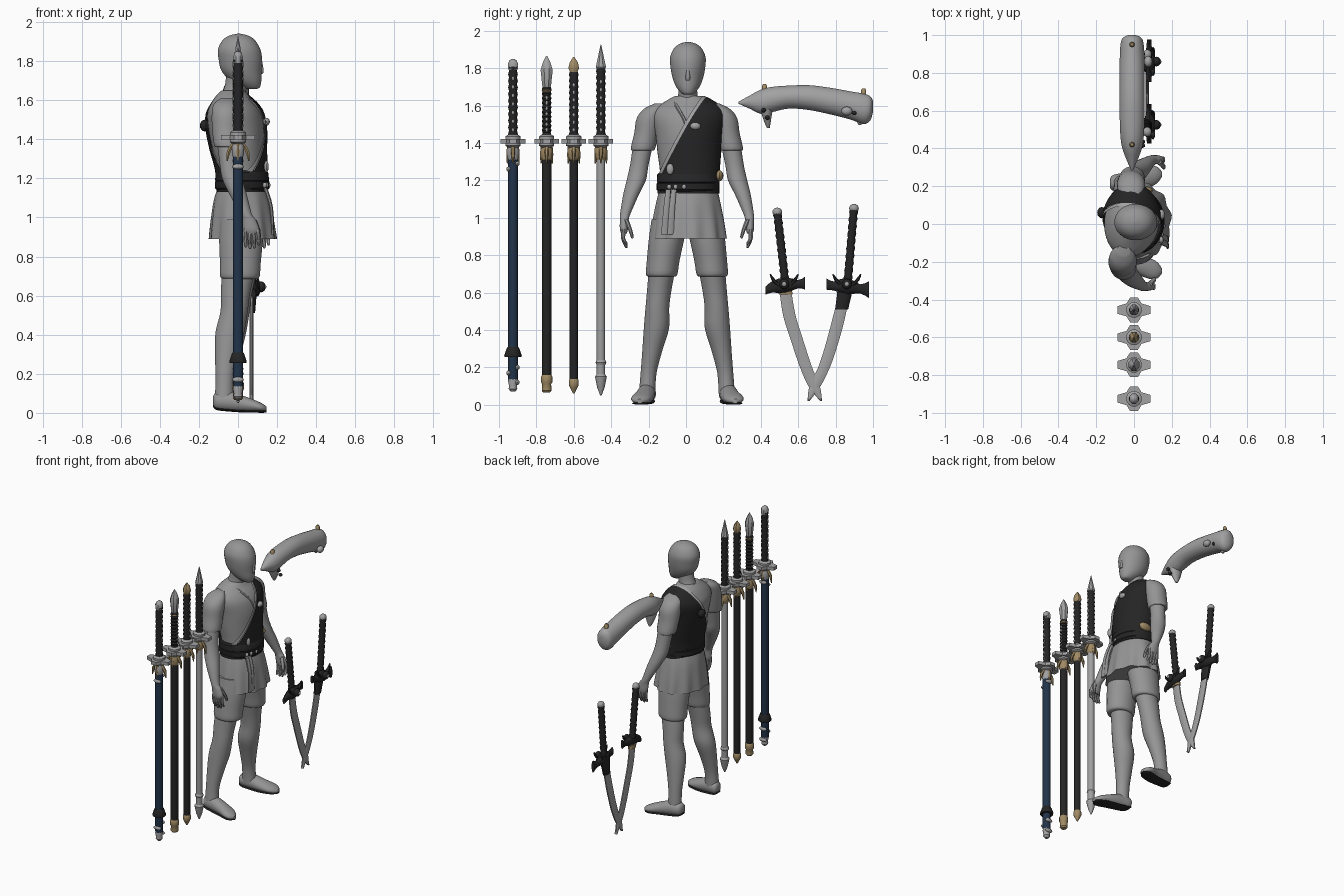
import bpy, bmesh, math
from mathutils import Vector, Matrix

COLORS = {
    "cloth_grey": (0.30, 0.30, 0.30), "steel_grey": (0.36, 0.36, 0.36),
    "black_leather": (0.018, 0.018, 0.018), "dark_blue": (0.016, 0.035, 0.07),
    "dull_gold": (0.36, 0.26, 0.13),
}
MATS = {}
for n, c in COLORS.items():
    MATS[n] = bpy.data.materials.new(n)
    MATS[n].diffuse_color = (*c, 1)
GREY, STEEL, BLACK, BLUE, GOLD = COLORS


def finish(name, bm, mat):
    bmesh.ops.recalc_face_normals(bm, faces=bm.faces)
    me = bpy.data.meshes.new(name)
    bm.to_mesh(me)
    bm.free()
    me.materials.append(MATS[mat])
    ob = bpy.data.objects.new(name, me)
    bpy.context.collection.objects.link(ob)
    bpy.ops.object.select_all(action='DESELECT')
    ob.select_set(True)
    bpy.context.view_layer.objects.active = ob
    bpy.ops.object.shade_smooth_by_angle(angle=math.radians(40))
    return ob


def spline(rings, sub):
    """Catmull-Rom between rings."""
    out = []
    for i in range(len(rings) - 1):
        p = [rings[max(i - 1, 0)], rings[i], rings[i + 1], rings[min(i + 2, len(rings) - 1)]]
        for k in range(sub):
            t = k / sub
            out.append([0.5 * (2 * b + (c - a) * t + (2 * a - 5 * b + 4 * c - d) * t * t
                               + (3 * b - a - 3 * c + d) * t ** 3) for a, b, c, d in zip(*p)])
    return out + [list(rings[-1])]


def loft(name, rings, mat, axis='z', seg=20, sub=1, yaw=0, cuts=(), ripple=0):
    """Skin of elliptical rings (position on axis, centre a, centre b, radius a, radius b)."""
    bm = bmesh.new()
    loops = []
    for t, a, b, ra, rb in spline(rings, sub):
        loop = []
        for k in range(seg):
            w = 2 * math.pi * (k + 0.5) / seg
            f = 1 + ripple * max(0, rings[0][0] - t) * math.sin(11 * w)
            u, v = a + ra * f * math.cos(w), b + rb * f * math.sin(w)
            loop.append(bm.verts.new({'z': (u, v, t), 'y': (u, t, v), 'x': (t, u, v)}[axis]))
        loops.append(loop)
    for p, q in zip(loops, loops[1:]):
        for k in range(seg):
            bm.faces.new((p[k], p[k - 1], q[k - 1], q[k]))
    bm.faces.new(loops[0])
    bm.faces.new(loops[-1])
    for co, no in cuts:
        bmesh.ops.bisect_plane(bm, geom=bm.verts[:] + bm.edges[:] + bm.faces[:],
                               plane_co=co, plane_no=no, clear_inner=True)
    bm.transform(Matrix.Rotation(math.radians(yaw), 4, 'Z'))
    return finish(name, bm, mat)


def ball(name, co, size, mat):
    bm = bmesh.new()
    bmesh.ops.create_uvsphere(bm, u_segments=12, v_segments=8, radius=1)
    bm.transform(Matrix.Translation(co) @ Matrix.Diagonal((*size, 1)))
    return finish(name, bm, mat)


def grow(rings, d):
    return [(t, a, b, ra + d, rb + d) for t, a, b, ra, rb in rings]


def flip(rings, dx, dy=0.01):
    return [(t, a + dx, dy - b, ra, rb) for t, a, b, ra, rb in rings]


# ---- torso, vest, belt and skirt
YAW = -7
torso = [(1.13, .02, .015, .115, .15), (1.24, .015, .015, .118, .152), (1.35, 0, .01, .132, .163),
         (1.45, -.01, .01, .142, .175), (1.53, -.02, .01, .138, .19), (1.58, -.025, .01, .115, .178),
         (1.62, -.03, .01, .085, .128), (1.65, -.025, .01, .06, .075)]
loft("tunic", torso, GREY, seg=40, sub=4, yaw=YAW)
edge, slope = Vector((0, -.10, 1.27)), Vector((0, .38, -.21)).normalized()
loft("vest", grow(torso, .016), BLACK, seg=40, sub=4, yaw=YAW, cuts=[(edge, slope)])
loft("vest_trim", grow(torso, .012), STEEL, seg=40, sub=4, yaw=YAW,
     cuts=[(edge - slope * .018, slope), (edge, -slope)])
loft("belt", [(1.14, .02, .013, .13, .16), (1.15, .02, .013, .14, .168), (1.183, .02, .013, .14, .168),
              (1.186, .02, .013, .135, .163), (1.19, .02, .013, .138, .167), (1.23, .018, .013, .135, .165),
              (1.24, .018, .013, .125, .155)], BLACK, seg=40, yaw=YAW)
for y in (-.09, -.055, -.01, .04):
    ball("belt_stud", (.157 - abs(y) * .22, y, 1.165), (.012, .012, .014), STEEL)
ball("belt_pouch", (.05, .178, 1.225), (.05, .022, .03), GOLD)
ball("vest_clasp", (.145, .05, 1.49), (.018, .028, .02), STEEL)
ball("front_buckle", (.145, -.085, 1.26), (.012, .02, .03), STEEL)
ball("back_knot", (-.17, .06, 1.47), (.025, .03, .03), BLACK)
loft("skirt", [(1.15, .02, .013, .125, .155), (1.08, .02, .014, .145, .172), (.98, .022, .015, .16, .19),
               (.89, .025, .016, .17, .202)], GREY, seg=66, sub=4, ripple=.16)
for y in (-.115, -.085):
    loft("belt_tail", [(1.15, .14, y + .02, .012, .015), (1.05, .17, y + .01, .01, .017),
                       (.91, .178, y, .008, .02)], GREY, seg=8, sub=3)

# ---- head and neck
loft("neck", [(1.58, -.03, .01, .075, .08), (1.64, -.02, .01, .06, .056), (1.69, -.005, .01, .06, .05),
              (1.76, 0, .01, .06, .05)], GREY, sub=3)
loft("head", [(1.658, .07, .01, .03, .022), (1.668, .065, .01, .048, .038), (1.70, .04, .01, .08, .063),
              (1.75, .018, .01, .103, .083), (1.81, .012, .01, .112, .094), (1.86, .006, .01, .109, .095),
              (1.905, .004, .01, .085, .075), (1.93, .004, .01, .05, .044), (1.94, .004, .01, .008, .008)],
     GREY, seg=28, sub=4)
loft("nose", [(1.735, .122, .01, .004, .01), (1.75, .12, .01, .012, .013), (1.80, .118, .01, .006, .007)],
     GREY, seg=10, sub=2)
# collar lapels meeting in a V on the chest
for s in (-1, 1):
    loft("lapel", [(1.635, -.01, .01 + s * .075, .02, .012), (1.59, .065, .01 + s * .055, .018, .012),
                   (1.53, .11, .01 + s * .02, .013, .012), (1.47, .127, .01, .008, .01)],
         GREY, seg=8, sub=4)

# ---- arms, hands, legs and feet, built for one side and flipped for the other
sleeve = [(1.61, -.055, -.14, .035, .03), (1.58, -.06, -.17, .065, .058), (1.53, -.06, -.195, .075, .07),
          (1.45, -.06, -.212, .073, .066), (1.37, -.055, -.23, .068, .066), (1.36, -.055, -.23, .055, .055)]
arm = [(1.40, -.055, -.228, .055, .054), (1.28, -.045, -.25, .05, .05), (1.20, -.03, -.266, .052, .052),
       (1.12, .0, -.295, .045, .042), (1.02, .04, -.325, .03, .028), (.99, .055, -.33, .035, .024),
       (.94, .068, -.332, .042, .022), (.915, .07, -.332, .03, .015)]
shorts = [(.99, .015, -.085, .11, .10), (.88, .015, -.105, .112, .095), (.77, .012, -.122, .105, .088),
          (.70, .01, -.13, .102, .085), (.685, .01, -.13, .088, .072)]
leg = [(.78, .01, -.12, .09, .075), (.62, -.012, -.142, .076, .066), (.52, -.02, -.153, .07, .064),
       (.41, -.042, -.158, .074, .068), (.29, -.058, -.18, .06, .054), (.17, -.068, -.2, .047, .043),
       (.06, -.07, -.208, .05, .044)]
foot = [(-.128, -.2, .06, .02, .025), (-.11, -.203, .06, .042, .045), (-.04, -.212, .058, .048, .052),
        (.03, -.222, .045, .052, .042), (.09, -.238, .034, .055, .03), (.125, -.245, .026, .042, .022),
        (.147, -.248, .02, .015, .012)]
for side, dx in (("left", 0), ("right", .05)):
    def m(rings, shift):
        return rings if side == "left" else flip(rings, shift)
    loft(side + "_sleeve", m(sleeve, dx * .9), GREY, sub=4)
    loft(side + "_arm", m(arm, dx), GREY, sub=4)
    for i in range(4):
        x, z = .036 + .022 * i, .838 + .006 * abs(i - 1.2) ** 2
        loft(side + "_finger", m([(.94, x, -.335, .012, .013), (.89, x + .002, -.336, .0115, .012),
                                  (z + .01, x + .004, -.322, .009, .009), (z, x + .004, -.318, .004, .004)], dx),
             GREY, seg=8, sub=2)
    loft(side + "_thumb", m([(.99, .08, -.32, .016, .014), (.94, .102, -.30, .013, .012),
                             (.90, .108, -.288, .01, .009), (.89, .108, -.287, .004, .004)], dx),
         GREY, seg=8, sub=2)
    loft(side + "_shorts", m(shorts, 0), GREY, seg=28, sub=3)
    loft(side + "_leg", m(leg, dx * .2), GREY, seg=24, sub=4)
    # foot rings run along x, so only their sideways centre is flipped
    f = foot if side == "left" else [(t, .015 - a, b, ra, rb) for t, a, b, ra, rb in foot]
    loft(side + "_foot", f, GREY, axis='x', sub=4)
    loft(side + "_sole", [(t, a, max(b - rb * .86, .007), ra * .9, .007) for t, a, b, ra, rb in f],
         BLACK, axis='x', sub=3)


# ---- four upright sheathed swords
def lathe(name, y, prof, mat, seg=12, flat=1):
    return loft(name, [(z, 0, y, r * flat, r) for z, r in prof], mat, seg=seg)


def sword(y, sheath, width, tip, pommel, pommel_mat, grip_top):
    # guard: four-armed plate with waisted sides
    q = [(.088, .02), (.04, .034), (.02, .066)]
    pts = q + [(-a, b) for a, b in q[::-1]] + [(-a, -b) for a, b in q] + [(a, -b) for a, b in q[::-1]]
    bm = bmesh.new()
    face = bm.faces.new([bm.verts.new((a, y + b, 1.397)) for a, b in pts])
    ext = bmesh.ops.extrude_face_region(bm, geom=[face])["geom"]
    bmesh.ops.translate(bm, vec=(0, 0, .024), verts=[v for v in ext if isinstance(v, bmesh.types.BMVert)])
    finish("guard", bm, STEEL)
    lathe("guard_hub", y, [(1.375, .026), (1.385, .042), (1.435, .042), (1.445, .026)], STEEL)
    # wrapped grip
    n = 22
    lathe("grip", y, [(1.43 + (grip_top - 1.43) * i / n, .027 if i % 2 else .022) for i in range(n + 1)], BLACK)
    for i in range(7):
        for s in (-1, 1):
            ball("grip_inlay", (s * .022, y, 1.47 + (grip_top - 1.5) * i / 7), (.006, .007, .011), STEEL)
    lathe("pommel", y, pommel, pommel_mat, seg=8, flat=.9)
    lathe("collar", y, [(1.31, width), (1.325, .031), (1.36, .033), (1.38, .026)], GOLD if y > -.9 else STEEL)
    for a in range(4):
        c, s = round(math.cos(a * math.pi / 2)), round(math.sin(a * math.pi / 2))
        r = .055 if c else .03
        loft("collar_prong", [(1.38, c * .022, y + s * .02, .012, .012), (1.34, c * r * .85, y + s * r * .85, .012, .01),
                              (1.29, c * r, y + s * r, .003, .003)], GOLD, seg=6, sub=2)
    lathe("sheath", y, [(.12, width * .9), (.14, width), (1.32, width)], sheath, seg=16)
    lathe("sheath_tip", y, tip[0], tip[1])


sword(-.925, BLUE, .027, ([(.07, .012), (.085, .024), (.1, .022), (.13, .028), (.15, .024)], STEEL),
      [(1.79, .027), (1.82, .03), (1.84, .022), (1.85, .008)], STEEL, 1.82)
sword(-.745, BLACK, .026, ([(.065, .018), (.075, .027), (.11, .025), (.12, .031), (.15, .031), (.16, .026)], GOLD),
      [(1.68, .018), (1.71, .026), (1.79, .035), (1.83, .022), (1.865, .003)], STEEL, 1.70)
sword(-.6, BLACK, .023, ([(.06, .004), (.09, .02), (.105, .027), (.13, .027), (.14, .022)], GOLD),
      [(1.765, .022), (1.78, .022), (1.80, .031), (1.83, .024), (1.86, .003)], GOLD, 1.78)
sword(-.455, STEEL, .023, ([(.05, .004), (.09, .02), (.15, .033), (.165, .022), (.21, .022), (.225, .03), (.24, .024)],
                           STEEL),
      [(1.79, .02), (1.805, .03), (1.83, .024), (1.925, .002)], STEEL, 1.80)
lathe("leaf_ring", -.745, [(1.67, .02), (1.68, .028), (1.70, .02)], GOLD)
lathe("sheath_band", -.925, [(.255, .044), (.262, .047), (.295, .036), (.31, .029)], BLACK, seg=10)
for z, s in ((1.29, 1), (1.26, -1), (.2, 1), (.17, -1), (.12, 1)):
    ball("sheath_rivet", (0, -.925 + s * .022, z), (.03, .014, .014), STEEL)

# ---- pair of curved swords crossing at their tips
X = .07


def curved(blade, grip, guard):
    loft("blade", [(z, X, y, .011, w) for z, y, w in blade], STEEL, seg=8, sub=6)
    (z0, y0), (z1, y1) = grip
    n = 20
    loft("curved_grip", [(z0 + (z1 - z0) * i / n, X, y0 + (y1 - y0) * i / n, *([.025 if i % 2 else .02] * 2))
                         for i in range(n + 1)], BLACK, seg=12)
    ball("curved_pommel", (X, y1, z1), (.024, .026, .024), STEEL)
    loft("curved_guard", guard, BLACK, axis='y', seg=10, sub=2)
    gy = y0 - .005
    for s in (-1, 1):
        loft("guard_prong", [(.63, .09, gy + s * .02, .022, .015), (.665, .10, gy + s * .055, .013, .012),
                             (.70, .10, gy + s * .075, .003, .003)], BLACK, seg=6, sub=2)
    ball("guard_boss", (.118, gy, .645), (.024, .026, .028), BLACK)
    ball("guard_gem", (.137, gy, .645), (.008, .012, .012), STEEL)


curved([(.62, .53, .034), (.48, .552, .036), (.35, .592, .036), (.2, .642, .035), (.1, .685, .033), (.02, .722, .006)],
       [(.66, .53), (1.03, .488)],
       [(.425, .08, .61, .012, .022), (.46, .08, .63, .016, .03), (.53, .085, .64, .034, .042),
        (.60, .08, .645, .015, .022), (.635, .08, .65, .012, .034)])
loft("blade_collar", [(.59, X, .533, .02, .038), (.615, X, .53, .02, .038)], GOLD, seg=12)
curved([(.54, .835, .034), (.42, .806, .036), (.3, .772, .035), (.2, .738, .034), (.1, .69, .032), (.02, .655, .006)],
       [(.66, .865), (1.05, .898)],
       [(.752, .08, .645, .012, .03), (.79, .08, .635, .016, .024), (.86, .085, .635, .034, .045),
        (.93, .08, .62, .016, .024), (.978, .08, .615, .012, .045)])
loft("throat", [(.51, X, .832, .018, .036), (.58, X, .845, .024, .04), (.66, X, .858, .03, .045)], BLACK, seg=12)

# ---- floating arched horn
loft("horn", [(.282, -.01, 1.615, .004, .006), (.34, -.01, 1.618, .03, .035), (.40, -.01, 1.62, .052, .065),
              (.46, -.01, 1.632, .062, .068), (.55, -.01, 1.645, .066, .062), (.66, -.01, 1.642, .067, .067),
              (.78, -.01, 1.622, .067, .072), (.88, -.01, 1.60, .066, .076), (.95, -.01, 1.582, .062, .082),
              (.985, -.01, 1.585, .05, .065), (1.0, -.01, 1.595, .02, .03)], STEEL, axis='y', seg=24, sub=4)
for y, z in ((.44, 1.48), (.93, 1.495)):
    loft("horn_foot", [(z, -.01, y, .008, .008), (z + .04, -.01, y - .005, .03, .02), (z + .1, -.01, y - .01, .05, .035)],
         STEEL, seg=12, sub=3)
for y, z in ((.42, 1.695), (.95, 1.672)):
    loft("horn_peg", [(z - .03, -.01, y, .014, .014), (z + .01, -.01, y, .014, .014), (z + .02, -.01, y, .008, .008)],
         GOLD, seg=12)
for y, z in ((.415, 1.575), (.435, 1.535), (.9, 1.56)):
    ball("horn_rivet", (.045, y, z), (.014, .012, .012), BLACK)
ball("horn_clasp", (.075, .86, 1.57), (.022, .03, .024), STEEL)
